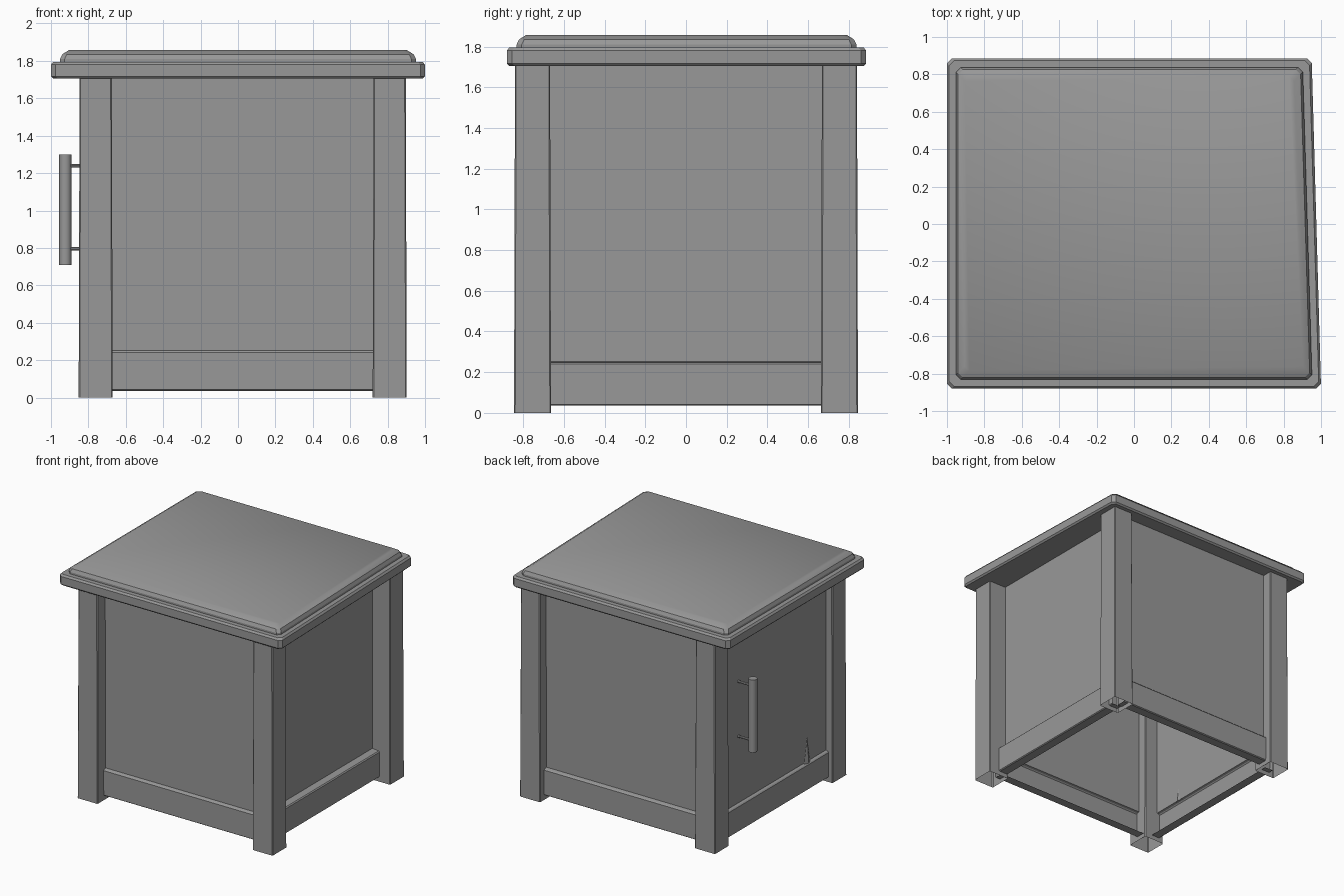
import bpy, bmesh, math
from mathutils import Vector

if "Cube" in bpy.data.objects:
    bpy.data.objects.remove(bpy.data.objects["Cube"])

grey = bpy.data.materials.new("dark_grey")
grey.diffuse_color = (0.315, 0.315, 0.315, 1)
grey.use_nodes = True
grey.node_tree.nodes["Principled BSDF"].inputs["Base Color"].default_value = grey.diffuse_color


def finish(name, bm, smooth=True):
    bmesh.ops.recalc_face_normals(bm, faces=bm.faces)
    me = bpy.data.meshes.new(name)
    bm.to_mesh(me)
    bm.free()
    ob = bpy.data.objects.new(name, me)
    bpy.context.collection.objects.link(ob)
    if smooth:
        bpy.context.view_layer.objects.active = ob
        ob.select_set(True)
        bpy.ops.object.shade_smooth_by_angle(angle=math.radians(25))
        ob.select_set(False)
    return ob


def outline(quad, inset, cut):
    """Counter-clockwise quad, shrunk by inset, with clipped corners."""
    c = sum((Vector(p) for p in quad), Vector((0, 0))) / 4
    pts = [Vector((p[0] - math.copysign(inset, p[0] - c.x),
                   p[1] - math.copysign(inset, p[1] - c.y))) for p in quad]
    out = []
    for i, p in enumerate(pts):
        for q in (pts[i - 1], pts[(i + 1) % 4]):
            out.append(p + (q - p).normalized() * cut)
    return out


def loft(name, quad, levels, cut, caps=True):
    bm = bmesh.new()
    rings = [[bm.verts.new((p.x, p.y, z)) for p in outline(quad, inset, cut)]
             for inset, z in levels]
    for a, b in zip(rings, rings[1:]):
        for i in range(8):
            j = (i + 1) % 8
            bm.faces.new((a[i], a[j], b[j], b[i]))
    if caps:
        bm.faces.new(rings[0][::-1])
        bm.faces.new(rings[-1])
    return finish(name, bm)


def side(name, a, b, panel, rail):
    """Recessed panel and its bottom rail as one sheet swept from leg to leg."""
    a, b = Vector(a), Vector(b)
    d = (b - a).normalized()
    n = Vector((-d.y, d.x))
    profile = [(panel, 1.71), (panel, 0.253), (rail + 0.008, 0.248), (rail, 0.24),
               (rail, 0.042), (rail + 0.008, 0.036), (rail + 0.08, 0.036)]
    bm = bmesh.new()
    rows = []
    for depth, z in profile:
        rows.append([bm.verts.new((*(p + n * depth), z))
                     for p in (a + d * 0.14, b - d * 0.14)])
    for r, s in zip(rows, rows[1:]):
        bm.faces.new((r[0], r[1], s[1], s[0]))
    ob = finish(name, bm, False)
    # an open sheet: make its face normals point outward
    if ob.data.polygons[0].normal.to_2d().dot(n) > 0:
        ob.data.flip_normals()


def rod(name, start, end, r, sides):
    start, end = Vector(start), Vector(end)
    bpy.ops.mesh.primitive_cylinder_add(vertices=sides, radius=r, depth=(end - start).length,
                                        location=(start + end) / 2)
    ob = bpy.context.object
    ob.name = name
    ob.rotation_euler = (end - start).to_track_quat('Z', 'Y').to_euler()
    bpy.ops.object.shade_smooth_by_angle(angle=math.radians(40))


# stepped lid, its right edge slightly out of square
loft("lid", [(-1, -0.88), (1, -0.88), (0.95, 0.885), (-1, 0.885)],
     [(0.012, 1.705), (0, 1.717), (0, 1.78), (0.012, 1.795), (0.048, 1.795),
      (0.048, 1.81), (0.06, 1.835), (0.095, 1.857)], 0.025)

# four hollow legs, open underneath
body = {"front_left": (-0.852, -0.845), "front_right": (0.902, -0.845),
        "back_right": (0.902, 0.845), "back_left": (-0.852, 0.845)}
W = 0.182
for key, (x, y) in body.items():
    x0, x1 = sorted((x, x - math.copysign(W, x)))
    y0, y1 = sorted((y, y - math.copysign(W, y)))
    loft(key + "_leg", [(x0, y0), (x1, y0), (x1, y1), (x0, y1)],
         [(0, 0), (0.005, 1.707)], 0.006, caps=False)

# panels with rails on all four sides
fl, fr, br, bl = body.values()
side("front_panel", fl, fr, 0.105, 0.08)
side("right_panel", fr, br, 0.16, 0.095)
side("back_panel", br, bl, 0.085, 0.055)
side("left_door_panel", bl, fl, 0.06, 0.035)

# door handle on the left side
HY = 0.46
rod("handle_bar", (-0.923, HY, 0.71), (-0.923, HY, 1.30), 0.033, 12)
for z in (0.795, 1.24):
    rod("handle_post", (-0.92, HY, z), (-0.79, HY, z), 0.01, 8)

# small pointed spur standing on the door rail
bpy.ops.mesh.primitive_cone_add(vertices=4, radius1=0.04, radius2=0, depth=0.22,
                                location=(-0.80, -0.41, 0.36))
bpy.context.object.name = "door_spur"
bpy.context.object.scale = (0.4, 1, 1)

for ob in bpy.data.objects:
    ob.data.materials.append(grey)
